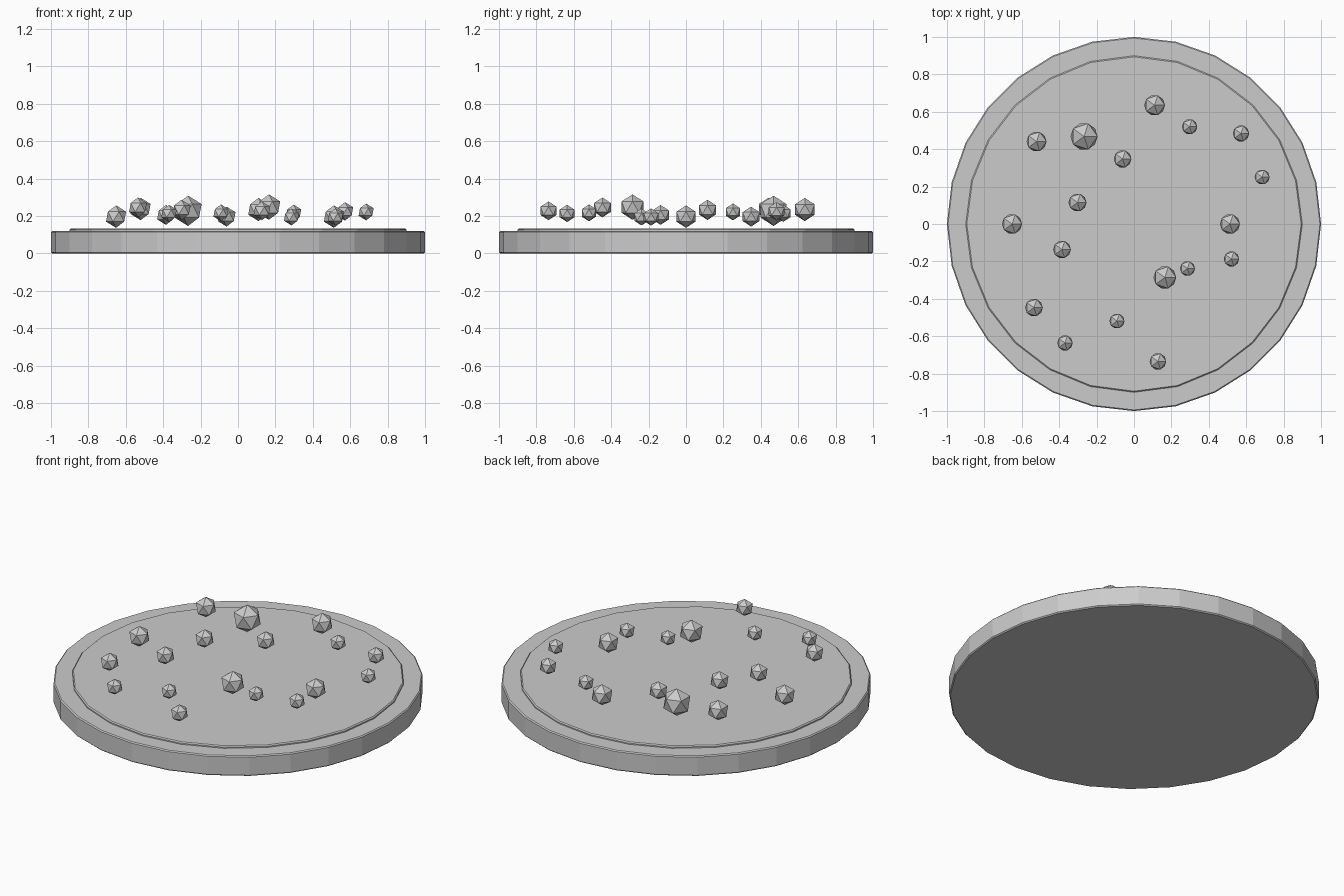
import bpy
import math


def disc(name, sides, radius, z0, z1, bevel):
    """Flat round plate with a thin chamfer on its top and bottom edges."""
    bpy.ops.mesh.primitive_cylinder_add(vertices=sides, radius=radius, depth=z1 - z0,
                                        location=(0, 0, (z0 + z1) / 2))
    ob = bpy.context.object
    ob.name = name
    mod = ob.modifiers.new("edge_chamfer", 'BEVEL')
    mod.width = bevel
    mod.segments = 1
    mod.limit_method = 'ANGLE'
    mod.angle_limit = math.radians(40)
    return ob


# Round base and the slightly raised inner plate
disc("base_plate", 28, 1.0, 0.0, 0.12, 0.006)
disc("top_plate", 24, 0.9, 0.10, 0.133, 0.006)

# Scattered low-poly beads: x, y, z, radius
beads = [
    (0.11, 0.635, 0.235, 0.062), (0.297, 0.52, 0.215, 0.046),
    (0.572, 0.484, 0.225, 0.049), (0.685, 0.251, 0.222, 0.045),
    (0.513, 0.0, 0.197, 0.060), (0.521, -0.187, 0.195, 0.046),
    (0.286, -0.238, 0.195, 0.045), (0.165, -0.286, 0.248, 0.068),
    (0.128, -0.735, 0.228, 0.050), (-0.091, -0.519, 0.217, 0.045),
    (-0.369, -0.636, 0.214, 0.046), (-0.535, -0.447, 0.246, 0.053),
    (-0.385, -0.136, 0.206, 0.053), (-0.652, 0.0, 0.197, 0.060),
    (-0.302, 0.115, 0.233, 0.054), (-0.061, 0.348, 0.197, 0.053),
    (-0.521, 0.441, 0.238, 0.060), (-0.267, 0.468, 0.228, 0.081),
]
for i, (x, y, z, r) in enumerate(beads):
    bpy.ops.mesh.primitive_ico_sphere_add(subdivisions=1, radius=r, location=(x, y, z))
    bpy.context.object.name = f"bead_{i + 1:02d}"
